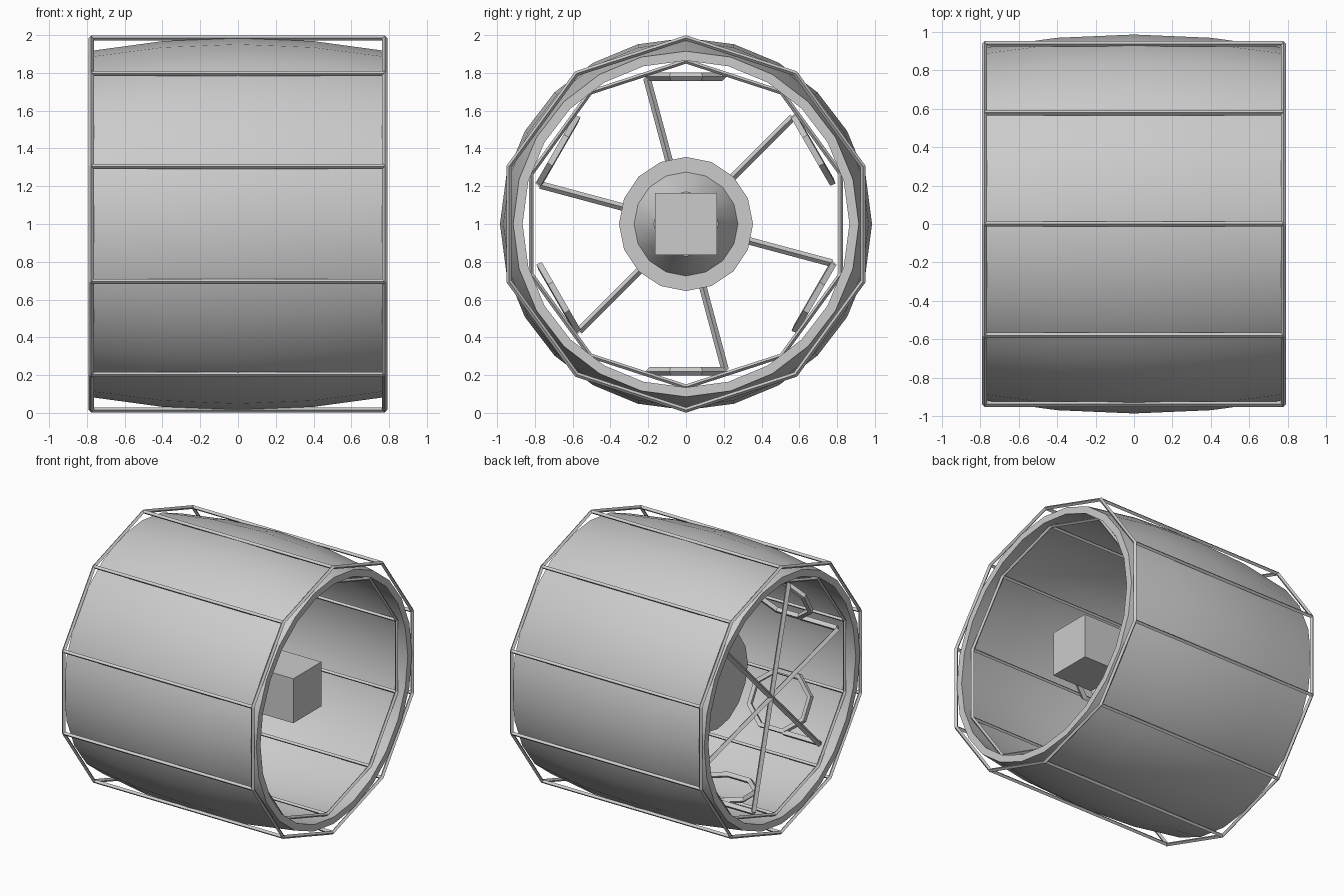
import bpy, bmesh, math
from math import sin, cos, radians, pi

if "Cube" in bpy.data.objects:
    bpy.data.objects.remove(bpy.data.objects["Cube"])

CZ = 1.0  # axle height


def polar(x, r, deg):
    a = radians(deg)
    return (x, r * cos(a), CZ + r * sin(a))


def lathe(name, profile, sides, closed=False, angle=30):
    # revolve (x, r) points round the x axis
    bm = bmesh.new()
    rings = []
    for x, r in profile:
        rings.append([bm.verts.new(polar(x, r, 90 + 360 * i / sides)) for i in range(sides)])
    n = len(rings)
    for j in range(n if closed else n - 1):
        a, b = rings[j], rings[(j + 1) % n]
        for i in range(sides):
            k = (i + 1) % sides
            bm.faces.new((a[i], a[k], b[k], b[i]))
    if not closed:
        bm.faces.new(rings[0])
        bm.faces.new(rings[-1])
    bmesh.ops.recalc_face_normals(bm, faces=bm.faces)
    me = bpy.data.meshes.new(name)
    bm.to_mesh(me)
    bm.free()
    ob = bpy.data.objects.new(name, me)
    bpy.context.collection.objects.link(ob)
    bpy.ops.object.select_all(action='DESELECT')
    ob.select_set(True)
    bpy.context.view_layer.objects.active = ob
    bpy.ops.object.shade_smooth_by_angle(angle=radians(angle))
    return ob


def rods(name, paths, radius):
    # square rods along (points, cyclic) paths
    cu = bpy.data.curves.new(name, 'CURVE')
    cu.dimensions = '3D'
    cu.bevel_depth = radius
    cu.bevel_resolution = 0
    cu.use_fill_caps = True
    for pts, cyclic in paths:
        sp = cu.splines.new('POLY')
        sp.points.add(len(pts) - 1)
        for p, co in zip(sp.points, pts):
            p.co = (*co, 1)
        sp.use_cyclic_u = cyclic
        sp.use_smooth = False
    ob = bpy.data.objects.new(name, cu)
    bpy.context.collection.objects.link(ob)
    return ob


def cage(name, r, half, radius):
    paths = [([polar(x, r, 90 + 36 * i) for i in range(10)], True) for x in (-half, half)]
    paths += [([polar(-half, r, 90 + 36 * i), polar(half, r, 90 + 36 * i)], False) for i in range(10)]
    return rods(name, paths, radius)


# barrel-shaped tread
outer = [(-.79, .915), (-.4, .968), (0, .985), (.4, .968), (.79, .915)]
inner = [(x, r - .05) for x, r in reversed(outer)]
lathe("wheel_tread", outer + inner, 24, closed=True)

# ten-sided grip frames outside and inside the tread
cage("outer_grip_frame", .985, .777, .014)
cage("inner_grip_frame", .862, .73, .013)

# hub with tapered nose and square axle block
lathe("hub", [(-.26, .355), (.08, .355), (.08, .275), (.27, .17)], 16, angle=35)
bpy.ops.mesh.primitive_cube_add(size=.33, location=(.405, 0, CZ))
bpy.context.object.name = "axle_block"

# straight spokes crossing at the axle line
rods("spokes", [([polar(-.70, .8, d), polar(-.70, .8, d + 180)], False) for d in (45, 105, 165)], .02)

# spring loops lying just inside the tread, one by each spoke tip
loops = []
for k in range(6):
    a = radians(30 + 60 * k)

    def place(x, t):
        return (x, .78 * cos(a) - t * sin(a), CZ + .78 * sin(a) + t * cos(a))
    ring = [place(-.3 + .24 * cos(2 * pi * (i + .5) / 8), .21 * sin(2 * pi * (i + .5) / 8)) for i in range(8)]
    loops.append((ring, True))
    loops.append(([place(-.7, .2), place(-.4, .2)], False))
rods("spring_loops", loops, .022)
